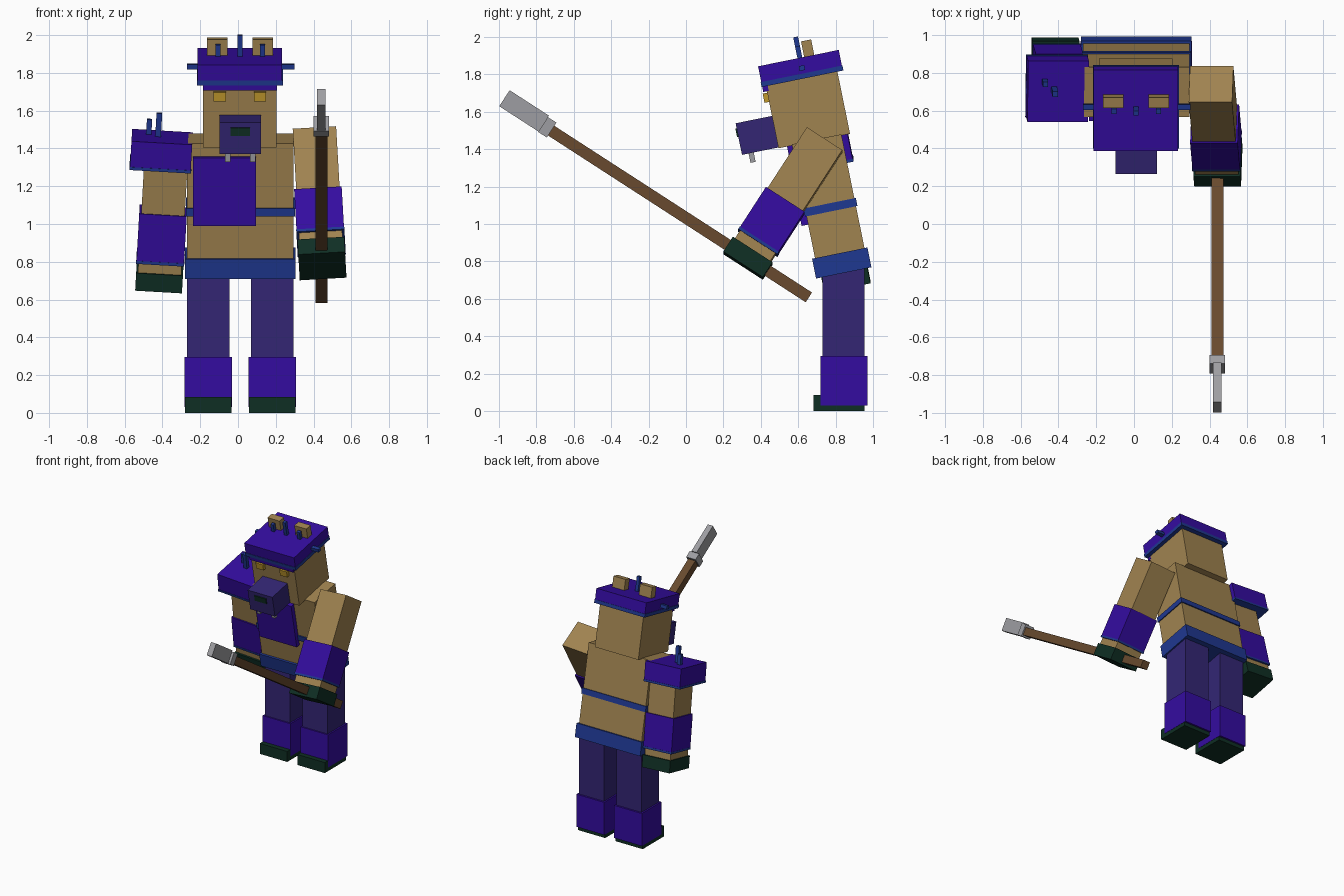
import bpy
import math
from mathutils import Matrix, Vector

if "Cube" in bpy.data.objects:
    bpy.data.objects.remove(bpy.data.objects["Cube"], do_unlink=True)


def material(name, r, g, b):
    lin = [(c / 255 / 12.92) if c < 11 else ((c / 255 + 0.055) / 1.055) ** 2.4 for c in (r, g, b)]
    m = bpy.data.materials.new(name)
    m.use_nodes = True
    m.diffuse_color = (*lin, 1)
    bsdf = m.node_tree.nodes["Principled BSDF"]
    bsdf.inputs["Base Color"].default_value = (*lin, 1)
    bsdf.inputs["Roughness"].default_value = 0.9
    return m


TAN = material("tan_fur", 160, 131, 80)
PURPLE = material("purple_armour", 52, 12, 160)
INDIGO = material("indigo_cloth", 51, 38, 116)
BLUE = material("blue_trim", 31, 56, 145)
GREEN = material("dark_green", 15, 47, 36)
BROWN = material("brown_wood", 104, 74, 46)
GREY = material("grey_metal", 158, 158, 162)
GOLD = material("gold_eyes", 192, 152, 44)


def frame(loc, rx=0.0, ry=0.0):
    """Tilted placement frame; angles in degrees."""
    return (Matrix.Translation(loc) @ Matrix.Rotation(math.radians(ry), 4, 'Y')
            @ Matrix.Rotation(math.radians(rx), 4, 'X'))


def box(name, mat, size, loc, base=Matrix()):
    bpy.ops.mesh.primitive_cube_add(size=1)
    ob = bpy.context.object
    ob.name = name
    ob.data.transform(Matrix.Diagonal((*size, 1)))
    ob.matrix_world = base @ Matrix.Translation(Vector(loc))
    ob.data.materials.append(mat)
    return ob


LEAN = 11.5

# Legs with boots and soles
for side, x in (("right", -0.157), ("left", 0.181)):
    box(side + "_leg", INDIGO, (0.225, 0.225, 0.65), (x, 0.843, 0.455))
    box(side + "_boot", PURPLE, (0.25, 0.25, 0.265), (x, 0.845, 0.163))
    box(side + "_sole", GREEN, (0.246, 0.275, 0.085), (x, 0.818, 0.0425))

# Torso, belts and chest plate
torso = frame((0.012, 0.769, 1.105), LEAN)
box("torso", TAN, (0.562, 0.27, 0.71), (0, 0, 0), torso)
box("waist_belt", BLUE, (0.587, 0.302, 0.108), (0, 0, -0.32), torso)
box("chest_strap", BLUE, (0.577, 0.286, 0.044), (0, 0, -0.016), torso)
box("chest_plate", PURPLE, (0.335, 0.045, 0.368), (-0.084, -0.148, 0.101), torso)

# Head and hat
head = frame((0.01, 0.647, 1.635), LEAN)
box("head", TAN, (0.39, 0.39, 0.39), (0, 0, 0), head)
box("hat", PURPLE, (0.448, 0.44, 0.086), (0, 0.005, 0.213), head)
box("hat_band", BLUE, (0.454, 0.446, 0.027), (0, 0.005, 0.157), head)
box("brow", PURPLE, (0.392, 0.03, 0.03), (0, -0.2, 0.131), head)
box("hat_rod", BLUE, (0.57, 0.03, 0.026), (0.004, 0.013, 0.2), head)
for name, x, top in (("right", -0.115, 0.318), ("middle", 0, 0.37), ("left", 0.12, 0.318)):
    box(name + "_hat_spike", BLUE, (0.026, 0.026, top - 0.24), (x, 0.013, (top + 0.24) / 2), head)
for side, x in (("right", -1), ("left", 1)):
    box(side + "_ear", TAN, (0.108, 0.055, 0.085), (x * 0.12, 0.064, 0.298), head)
    box(side + "_eye", GOLD, (0.065, 0.04, 0.05), (x * 0.107, -0.2, 0.083), head)

# Snout, nose and teeth
snout = frame((0.012, 0.39, 1.476), LEAN)
box("snout", INDIGO, (0.222, 0.22, 0.172), (0, 0, 0), snout)
box("nose", GREEN, (0.105, 0.02, 0.045), (0, -0.107, 0.035), snout)
for side, x in (("right", -1), ("left", 1)):
    box(side + "_tooth", GREY, (0.03, 0.028, 0.06), (x * 0.066, -0.06, -0.107), snout)

# Arms hang along local -z from the shoulder
right_arm = frame((-0.374, 0.703, 1.45), LEAN, 3.3)
left_arm = frame((0.408, 0.741, 1.45), -32.9, -3.3)
for side, base in (("right", right_arm), ("left", left_arm)):
    box(side + "_arm", TAN, (0.23, 0.225, 0.79), (0, 0, -0.395), base)
    box(side + "_cuff", PURPLE, (0.252, 0.245, 0.255), (0, 0, -0.515), base)
    box(side + "_cuff_trim", BLUE, (0.255, 0.249, 0.016), (0, 0, -0.65), base)
    box(side + "_hand", GREEN, (0.248, 0.252, 0.095), (0, 0, -0.755), base)

# Shoulder pad with spikes
box("shoulder_pad", PURPLE, (0.322, 0.33, 0.14), (-0.028, 0, -0.06), right_arm)
box("shoulder_pad_trim", BLUE, (0.328, 0.336, 0.016), (-0.028, 0, -0.137), right_arm)
box("outer_shoulder_spike", BLUE, (0.028, 0.028, 0.1), (-0.1, 0.055, 0.04), right_arm)
box("inner_shoulder_spike", BLUE, (0.03, 0.03, 0.14), (-0.05, 0.012, 0.065), right_arm)

# Long-handled weapon, running along local y
weapon = frame((0.441, -0.04, 1.0585), -32.9)
box("weapon_shaft", BROWN, (0.064, 1.66, 0.062), (0, 0, 0), weapon)
box("weapon_collar", GREY, (0.084, 0.055, 0.095), (0, -0.838, 0.004), weapon)
box("weapon_blade", GREY, (0.046, 0.25, 0.102), (0, -0.99, 0.01), weapon)
